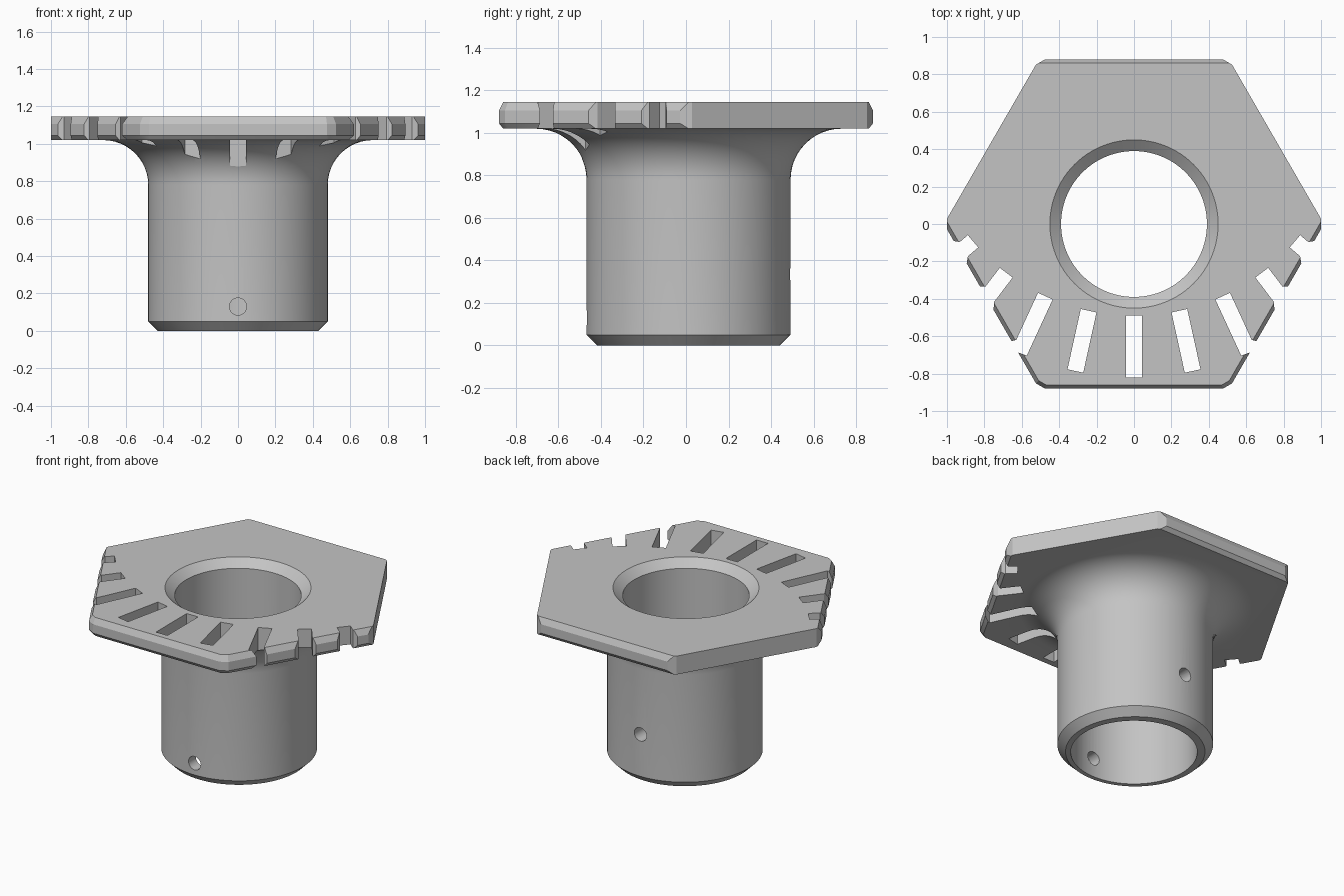
import bpy, bmesh, math
from mathutils import Matrix, Vector

cube = bpy.data.objects.get("Cube")
if cube:
    bpy.data.objects.remove(cube, do_unlink=True)

TUBE_Y, BORE_Y = 0.012, 0.0     # the bore sits slightly off the tube axis
TOP, UNDER = 1.145, 1.02

metal = bpy.data.materials.new("plain_grey")
metal.use_nodes = True
GREY = (0.55, 0.55, 0.55, 1)
metal.diffuse_color = GREY
metal.node_tree.nodes["Principled BSDF"].inputs["Base Color"].default_value = GREY


def add_object(name, bm):
    bmesh.ops.recalc_face_normals(bm, faces=bm.faces)
    mesh = bpy.data.meshes.new(name)
    bm.to_mesh(mesh)
    bm.free()
    mesh.materials.append(metal)
    ob = bpy.data.objects.new(name, mesh)
    bpy.context.collection.objects.link(ob)
    return ob


def loft(bm, rings):
    """Solid through matching rings of points, capped at both ends."""
    loops = [[bm.verts.new(p) for p in ring] for ring in rings]
    for a, b in zip(loops, loops[1:]):
        for i in range(len(a)):
            j = (i + 1) % len(a)
            bm.faces.new((a[i], a[j], b[j], b[i]))
    bm.faces.new(loops[0])
    bm.faces.new(loops[-1])
    return bm


def lathe(name, profile, y, sides=96):
    turn = [2 * math.pi * i / sides for i in range(sides)]
    rings = [[(r * math.cos(t), y + r * math.sin(t), z) for t in turn]
             for r, z in profile]
    return add_object(name, loft(bmesh.new(), rings))


def combine(target, tool, operation):
    mod = target.modifiers.new(tool.name, 'BOOLEAN')
    mod.object, mod.operation, mod.solver = tool, operation, 'EXACT'
    bpy.context.view_layer.update()
    deps = bpy.context.evaluated_depsgraph_get()
    result = bpy.data.meshes.new_from_object(target.evaluated_get(deps))
    target.modifiers.clear()
    target.data = result
    bpy.data.objects.remove(tool, do_unlink=True)


# Hexagonal flange: side direction, distance from centre, bevel inset
SIDES = [(0, 1, 0), (30, .88, 0), (60, 1, 0), (90, .88, .02), (120, 1, 0),
         (150, .88, 0), (180, 1, 0), (210, .88, .02), (240, 1, .02),
         (270, .88, .02), (300, 1, .02), (330, .88, .02)]


def flange_ring(z, bevel):
    ring = []
    for i, (ang, dist, inset) in enumerate(SIDES):
        ang2, dist2, inset2 = SIDES[(i + 1) % len(SIDES)]
        a, b = math.radians(ang), math.radians(ang2)
        p, q = dist - inset * bevel, dist2 - inset2 * bevel
        det = math.sin(b - a)
        ring.append(((p * math.sin(b) - q * math.sin(a)) / det,
                     (q * math.cos(a) - p * math.cos(b)) / det, z))
    return ring


flange = add_object("flange", loft(bmesh.new(), [
    flange_ring(UNDER, 1), flange_ring(UNDER + .025, 0),
    flange_ring(TOP - .04, 0), flange_ring(TOP, 1)]))

# Tube with bottom chamfer and a fillet flaring into the flange
FILLET = 0.24
profile = [(.43, 0), (.48, .05)]
for i in range(13):
    t = math.pi / 2 * i / 12
    profile.append((.48 + FILLET * (1 - math.cos(t)),
                    UNDER - FILLET * (1 - math.sin(t))))
profile.append((.48 + FILLET, 1.08))
body = lathe("flanged_tube", profile, TUBE_Y)
combine(body, flange, 'UNION')

# Bore with a countersunk mouth
bore = lathe("bore", [(.39, -.1), (.39, TOP - .05), (.45, TOP), (.45, TOP + .1)], BORE_Y)
combine(body, bore, 'DIFFERENCE')

# Fan of slots around a pivot behind the axis, all in one cutter
PIVOT = Vector((0, .64))
HALF, FLARE = .043, .025
slots = bmesh.new()
for k in range(-4, 5):
    a = math.radians(12.4 * k)
    d = Vector((math.sin(a), -math.cos(a)))
    s = Vector((-d.y, d.x))
    near, far = PIVOT + d * 1.13, PIVOT + d * 1.46
    n = Vector((math.copysign(math.cos(math.pi / 6), k), -.5))
    e = Vector((-n.y, n.x))
    sides = []
    for sign in (-1, 1):
        start = near + s * sign * HALF
        if abs(k) < 2 or k * sign == -2:
            sides.append([start, far + s * sign * HALF])
            continue
        # Chamfered mouth where the slot breaks through the slanted side
        inner = start + d * ((.88 - FLARE - start.dot(n)) / d.dot(n))
        lip = start + d * ((.88 - start.dot(n)) / d.dot(n)) + e * sign * FLARE
        sides.append([start, inner, lip, lip + n * .06])
    outline = sides[0] + sides[1][::-1]
    loft(slots, [[(p.x, p.y, z) for p in outline] for z in (.7, 1.3)])
combine(body, add_object("slots", slots), 'DIFFERENCE')

# Set-screw holes: low at the front, higher at the back
for side, z in ((-1, .13), (1, .335)):
    bm = bmesh.new()
    bmesh.ops.create_cone(bm, cap_ends=True, segments=24, radius1=.046, radius2=.046,
                          depth=.3, matrix=Matrix.Translation((0, side * .44, z))
                          @ Matrix.Rotation(math.pi / 2, 4, 'X'))
    combine(body, add_object("screw_hole", bm), 'DIFFERENCE')

bpy.ops.object.select_all(action='DESELECT')
body.select_set(True)
bpy.context.view_layer.objects.active = body
bpy.ops.object.shade_smooth_by_angle(angle=math.radians(25))
